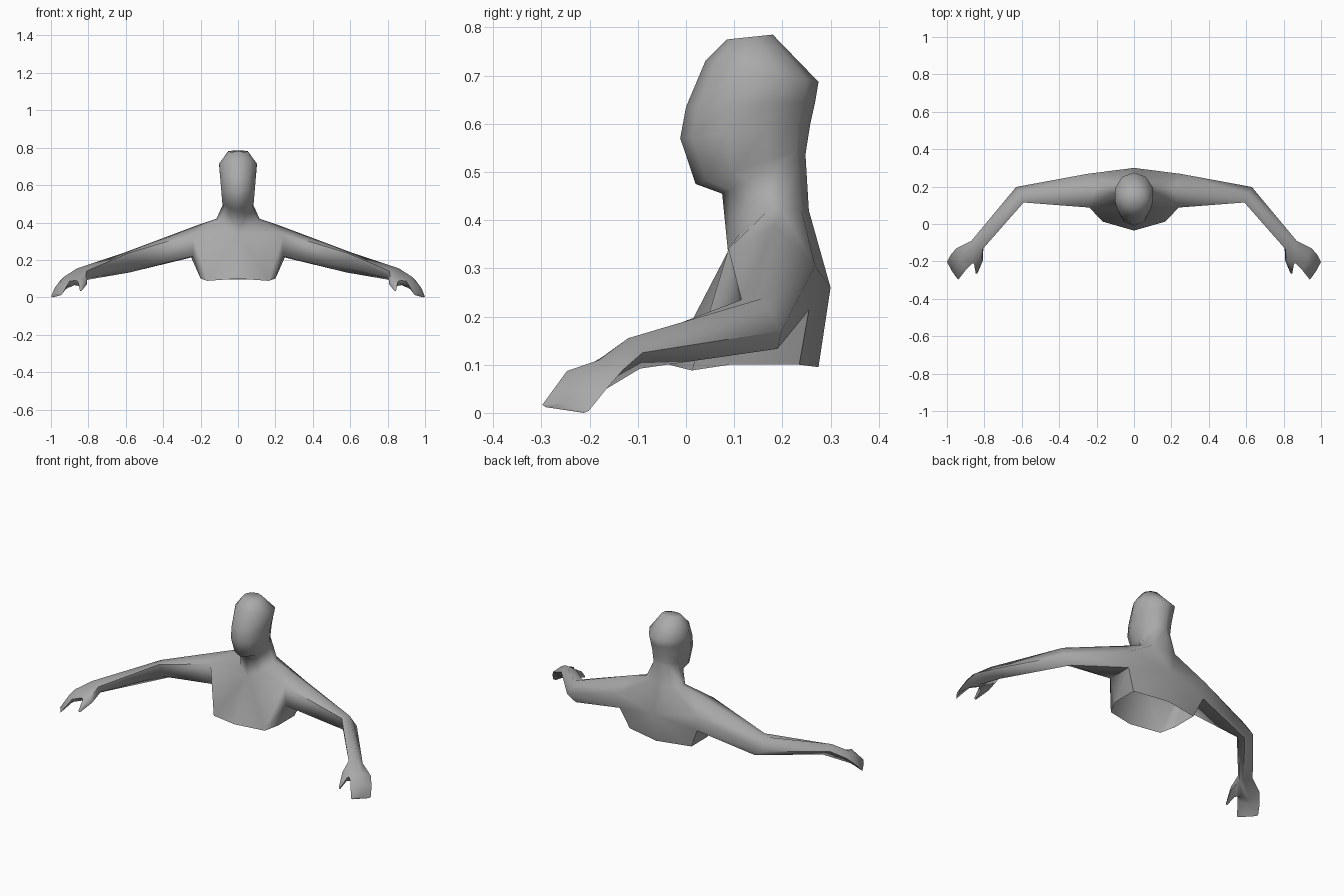
import bpy
import bmesh
import math
from mathutils import Vector

cube = bpy.data.objects.get("Cube")
if cube:
    bpy.data.objects.remove(cube, do_unlink=True)

# One grey clay colour for the whole bust
clay = bpy.data.materials.new("grey_clay")
clay.use_nodes = True
grey = (0.4, 0.4, 0.4, 1.0)
clay.diffuse_color = grey
shader = next(n for n in clay.node_tree.nodes if n.type == "BSDF_PRINCIPLED")
shader.inputs["Base Color"].default_value = grey
shader.inputs["Roughness"].default_value = 0.8

bm = bmesh.new()


def points(*coords):
    """Make a vertex for every coordinate."""
    return [bm.verts.new(c) for c in coords]


def face(*verts):
    bm.faces.new(verts)


def bridge(first, second, closed=True, skip=None):
    """Join two matching rings with quads, leaving out one side if asked."""
    count = len(first)
    for i in range(count if closed else count - 1):
        if i != skip:
            j = (i + 1) % count
            face(first[i], first[j], second[j], second[i])


def half_ring(front, back, width, segments=5):
    """Half an oval from a front (y, z) to a back (y, z) on the centre line."""
    ring = []
    for i in range(segments + 1):
        angle = math.pi * i / segments
        y, z = Vector(front).lerp(Vector(back), (1 - math.cos(angle)) / 2)
        x = 0.0 if i in (0, segments) else width * math.sin(angle)
        ring.append(bm.verts.new((x, y, z)))
    return ring


# Neck base, from throat round to nape
neck = points((0, 0.087, 0.335), (0.06, 0.11, 0.37), (0.11, 0.165, 0.415),
              (0.115, 0.2, 0.42), (0.07, 0.24, 0.42), (0, 0.255, 0.42))

# Neck and head, rising ring by ring
head_rings = [
    ((0.075, 0.455), (0.248, 0.535), 0.08),
    ((0.02, 0.475), (0.25, 0.55), 0.088),
    ((-0.012, 0.57), (0.258, 0.6), 0.095),
    ((0.0, 0.635), (0.268, 0.645), 0.1),
    ((0.04, 0.73), (0.275, 0.687), 0.106),
    ((0.085, 0.775), (0.18, 0.785), 0.055),
]
lower = neck
for front, back, width in head_rings:
    upper = half_ring(front, back, width)
    bridge(lower, upper, closed=False)
    lower = upper
face(*lower)

# Torso: open lower rim, shoulder ring and middle of the back
rim = points((0, -0.035, 0.1), (0.165, 0.012, 0.088), (0.2, 0.09, 0.1),
             (0.2, 0.235, 0.1), (0, 0.275, 0.095))
shoulder = points((0.24, 0.088, 0.34), (0.24, 0.1, 0.22), (0.25, 0.255, 0.213),
                  (0.25, 0.268, 0.305), (0.21, 0.185, 0.388))
spine, = points((0, 0.3, 0.26))
s_front, pit_front, pit_back, s_back, s_top = shoulder

# Chest and flank
face(neck[0], rim[0], rim[1], s_front)
face(rim[1], rim[2], pit_front, s_front)
face(rim[2], rim[3], pit_back, pit_front)
# Collar
face(neck[0], s_front, neck[1])
face(neck[1], s_front, neck[2])
face(neck[2], s_front, s_top)
face(neck[2], s_top, neck[3])
# Back
face(neck[3], s_top, s_back, neck[4])
face(neck[4], s_back, spine, neck[5])
face(spine, s_back, pit_back)
face(spine, pit_back, rim[3], rim[4])

# Arm rings run front, under front, under back, back, top
elbow = points((0.59, 0.115, 0.235), (0.585, 0.135, 0.16), (0.58, 0.19, 0.133),
               (0.63, 0.198, 0.17), (0.61, 0.16, 0.238))
wrist = points((0.81, -0.135, 0.14), (0.805, -0.12, 0.105), (0.815, -0.095, 0.092),
               (0.87, -0.09, 0.125), (0.86, -0.12, 0.155))
bridge(shoulder, elbow)
bridge(elbow, wrist)

# Hand: palm, fingers and fingertip edge
palm = points((0.865, -0.21, 0.09), (0.875, -0.195, 0.065), (0.91, -0.165, 0.05),
              (0.95, -0.13, 0.09), (0.93, -0.18, 0.11))
fingers = points((0.9, -0.247, 0.087), (0.905, -0.235, 0.065), (0.93, -0.185, 0.04),
                 (0.98, -0.165, 0.05), (0.95, -0.205, 0.08))
tips = points((0.94, -0.298, 0.017), (0.945, -0.292, 0.012), (0.99, -0.212, 0.0),
              (1.0, -0.202, 0.004), (0.975, -0.25, 0.02))
bridge(wrist, palm, skip=0)
bridge(palm, fingers)
bridge(fingers, tips)
face(*tips)

# Thumb, growing from the gap left between wrist and palm
thumb_root = [wrist[0], wrist[1], palm[1], palm[0]]
thumb_mid = points((0.815, -0.2, 0.1), (0.808, -0.195, 0.07),
                   (0.848, -0.208, 0.06), (0.855, -0.213, 0.085))
thumb_tip = points((0.838, -0.265, 0.042), (0.836, -0.262, 0.035),
                   (0.844, -0.262, 0.033), (0.846, -0.266, 0.04))
bridge(thumb_root, thumb_mid)
bridge(thumb_mid, thumb_tip)
face(*thumb_tip)

# Mirror the half body, weld the centre line and face everything outwards
other = bmesh.ops.duplicate(bm, geom=bm.verts[:] + bm.edges[:] + bm.faces[:])["geom"]
for item in other:
    if isinstance(item, bmesh.types.BMVert):
        item.co.x = -item.co.x
bmesh.ops.remove_doubles(bm, verts=bm.verts[:], dist=0.0005)
# The head cap spans the centre line, so drop any leftover edge-on faces inside
bmesh.ops.recalc_face_normals(bm, faces=bm.faces[:])
top_face = max(bm.faces, key=lambda f: f.calc_center_median().z)
if top_face.normal.z < 0:
    bmesh.ops.reverse_faces(bm, faces=bm.faces[:])

mesh = bpy.data.meshes.new("upper_body")
bm.to_mesh(mesh)
bm.free()
mesh.materials.append(clay)
body = bpy.data.objects.new("upper_body", mesh)
bpy.context.collection.objects.link(body)

# Smooth shading, with only the hardest folds kept crisp
bpy.context.view_layer.objects.active = body
body.select_set(True)
bpy.ops.object.shade_smooth_by_angle(angle=math.radians(75))
